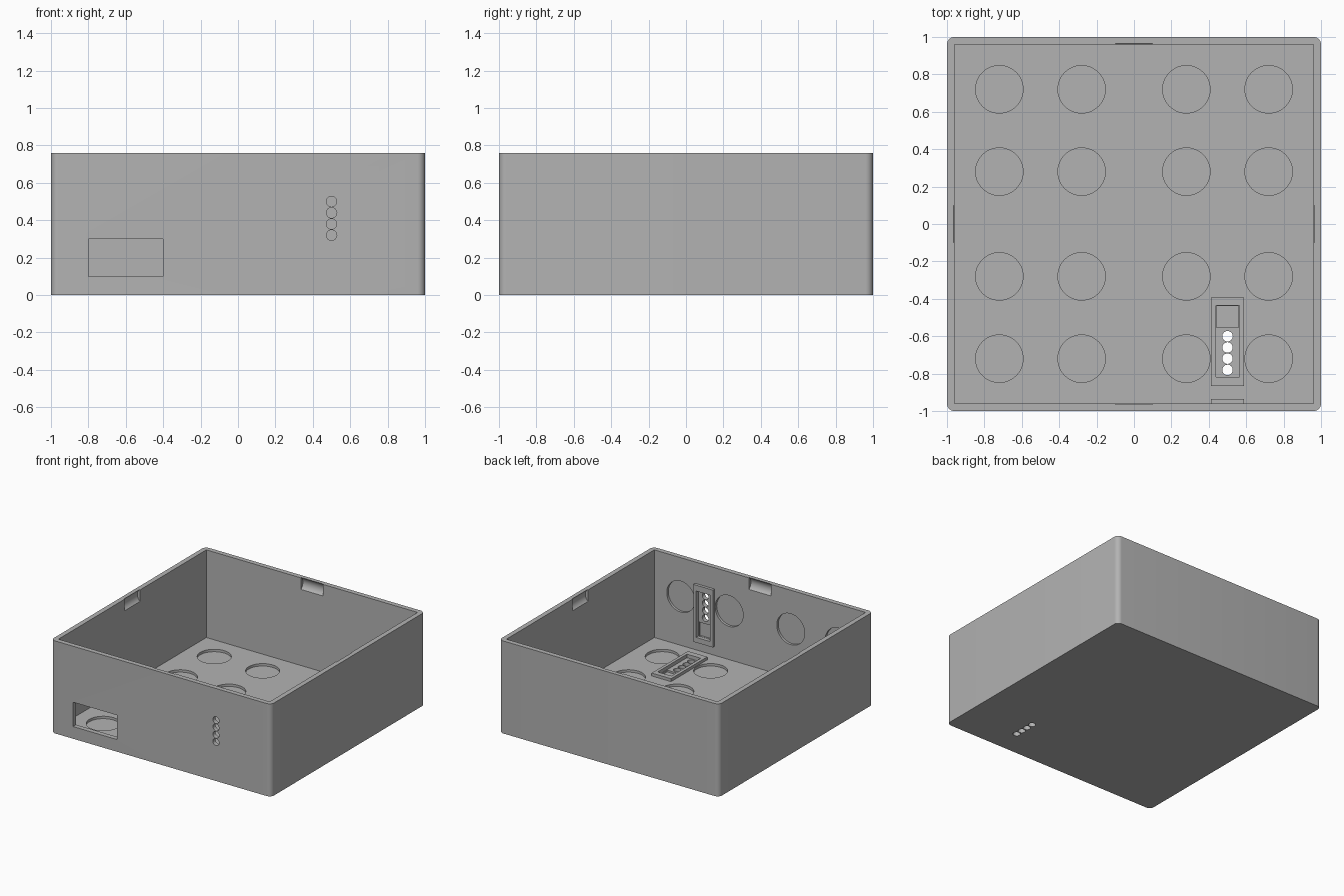
import bpy, bmesh, math
from mathutils import Matrix

old = bpy.data.objects.get("Cube")
if old:
    bpy.data.objects.remove(old, do_unlink=True)

H, WALL = 0.76, 0.04
HOLE_Y = [-0.78, -0.72, -0.66, -0.60]
GRID = [-0.72, -0.28, 0.28, 0.72]
FLOOR = Matrix.Identity(4)
# The front wall repeats the floor layout, turned upright
FRONT = Matrix.Translation((0, -1, -0.28)) @ Matrix.Rotation(-math.pi / 2, 4, 'X')


def box(bm, lo, hi, m=FLOOR):
    size = [b - a for a, b in zip(lo, hi)]
    mid = [(a + b) / 2 for a, b in zip(lo, hi)]
    mat = m @ Matrix.Translation(mid) @ Matrix.Diagonal((*size, 1))
    return bmesh.ops.create_cube(bm, size=1, matrix=mat)["verts"]


def disc(bm, x, y, r, z0, z1, m=FLOOR, segs=48):
    mat = m @ Matrix.Translation((x, y, (z0 + z1) / 2))
    bmesh.ops.create_cone(bm, cap_ends=True, segments=segs, radius1=r,
                          radius2=r, depth=z1 - z0, matrix=mat)


def make_object(name, bm):
    bmesh.ops.recalc_face_normals(bm, faces=bm.faces)
    mesh = bpy.data.meshes.new(name)
    bm.to_mesh(mesh)
    bm.free()
    obj = bpy.data.objects.new(name, mesh)
    bpy.context.collection.objects.link(obj)
    return obj


def combine(target, bm, operation):
    tool = make_object("helper", bm)
    tool.hide_render = True
    mod = target.modifiers.new("combine", 'BOOLEAN')
    mod.operation, mod.solver, mod.object = operation, 'EXACT', tool
    bpy.context.view_layer.objects.active = target
    bpy.ops.object.modifier_apply(modifier=mod.name)
    bpy.data.objects.remove(tool, do_unlink=True)


# Outer block with rounded upright corners
bm = bmesh.new()
box(bm, (-1, -1, 0), (1, 1, H))
upright = [e for e in bm.edges if abs(e.verts[0].co.z - e.verts[1].co.z) > 0.1]
bmesh.ops.bevel(bm, geom=upright, offset=0.04, segments=8, profile=0.5, affect='EDGES')
case = make_object("open_case", bm)

# Hollow interior
bm = bmesh.new()
inner = 1 - WALL
box(bm, (-inner, -inner, WALL), (inner, inner, 1))
combine(case, bm, 'DIFFERENCE')

# Raised sensor frames on the floor and front wall
bm = bmesh.new()
for m in (FLOOR, FRONT):
    box(bm, (0.412, -0.865, 0.03), (0.588, -0.394, 0.064), m)
combine(case, bm, 'UNION')

# Magnet recesses, frame trays, front window and lid clip grooves
bm = bmesh.new()
for x in GRID:
    for y in GRID:
        disc(bm, x, y, 0.127, 0.02, 0.1)
    disc(bm, x, GRID[0], 0.127, 0.02, 0.1, FRONT)
for m in (FLOOR, FRONT):
    box(bm, (0.438, -0.817, 0.035), (0.563, -0.436, 0.1), m)
box(bm, (-0.8, -1.1, 0.1), (-0.4, -0.9, 0.3))
for k in range(4):
    turn = Matrix.Rotation(k * math.pi / 2, 4, 'Z')
    lie = Matrix.Translation((0, 0.9225, 0.715)) @ Matrix.Rotation(math.pi / 2, 4, 'Y')
    disc(bm, 0, 0, 0.0625, -0.1, 0.1, turn @ lie)
combine(case, bm, 'DIFFERENCE')

# Pin holes and deeper pocket in each frame
bm = bmesh.new()
for m in (FLOOR, FRONT):
    for y in HOLE_Y:
        disc(bm, 0.5, y, 0.028, -0.05, 0.09, m, 24)
    box(bm, (0.44, -0.553, 0.02), (0.558, -0.438, 0.09), m)
combine(case, bm, 'DIFFERENCE')

# Single grey plastic
grey = bpy.data.materials.new("grey_plastic")
grey.use_nodes = True
colour = (0.45, 0.45, 0.45, 1)
grey.diffuse_color = colour
grey.node_tree.nodes["Principled BSDF"].inputs["Base Color"].default_value = colour
case.data.materials.clear()
case.data.materials.append(grey)

bpy.ops.object.select_all(action='DESELECT')
case.select_set(True)
bpy.context.view_layer.objects.active = case
bpy.ops.object.shade_smooth_by_angle(angle=math.radians(30))
